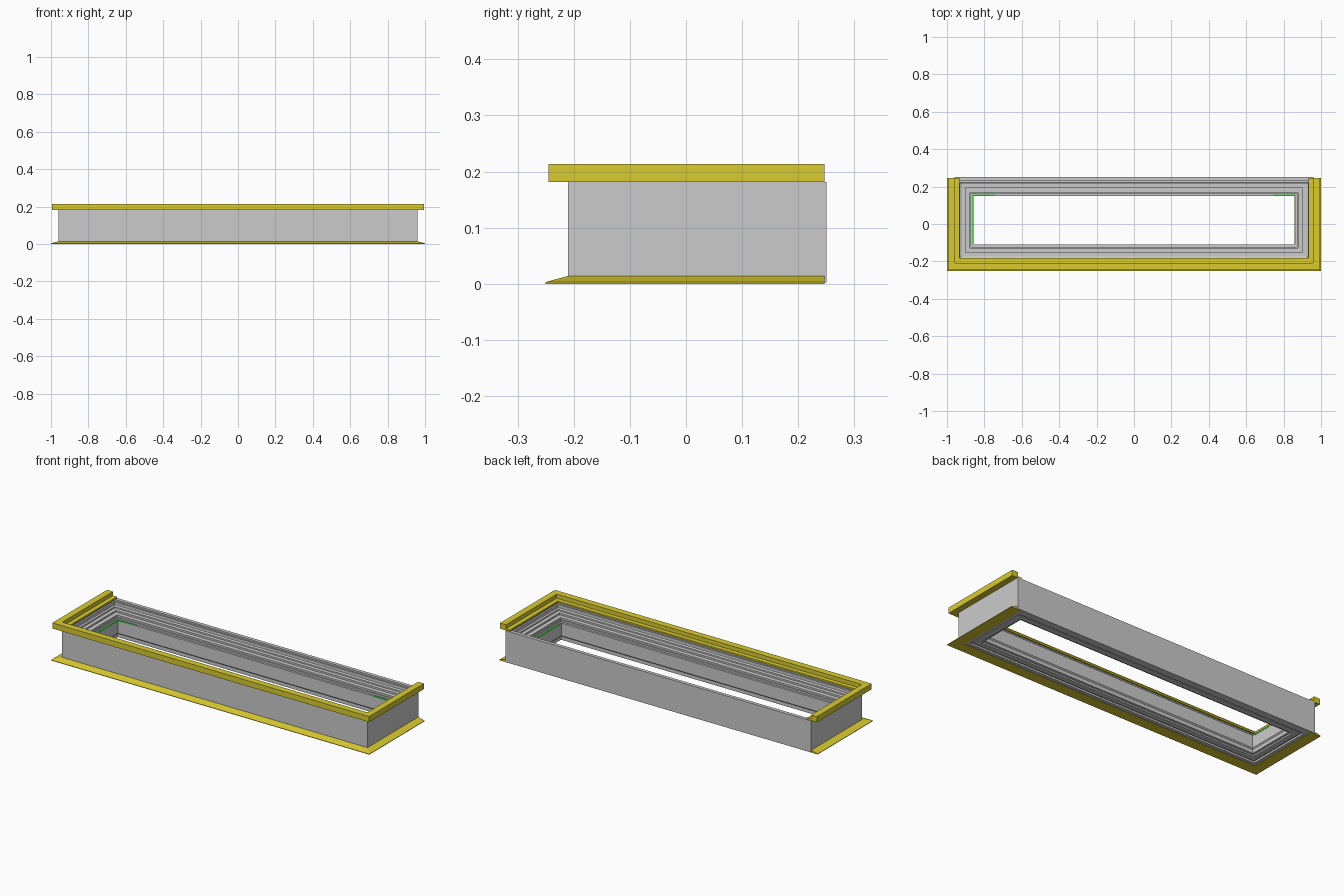
import bpy, bmesh

if "Cube" in bpy.data.objects:
    bpy.data.objects.remove(bpy.data.objects["Cube"])

X, YF, YB = 0.96, -0.21, 0.25   # outer faces of the frame body
TRIM_END = 0.247                # where the U-shaped trims stop at the back


def finish(name, bm, mat=None):
    bmesh.ops.recalc_face_normals(bm, faces=bm.faces)
    me = bpy.data.meshes.new(name)
    bm.to_mesh(me)
    bm.free()
    ob = bpy.data.objects.new(name, me)
    bpy.context.collection.objects.link(ob)
    if mat:
        me.materials.append(mat)
    return ob


def sweep(name, profile, closed, mat=None):
    """Mitred sweep of an (inset, height) profile round the rectangle."""
    bm = bmesh.new()
    rings = []
    for sx, back in ((-1, True), (-1, False), (1, False), (1, True)):
        ring = []
        for d, z in profile:
            y = YF + d
            if back:
                y = YB - d if closed else TRIM_END
            ring.append(bm.verts.new((sx * (X - d), y, z)))
        rings.append(ring)
    n = len(profile)
    for i in range(4 if closed else 3):
        a, b = rings[i], rings[(i + 1) % 4]
        for j in range(n):
            k = (j + 1) % n
            bm.faces.new((a[j], a[k], b[k], b[j]))
    if not closed:
        bm.faces.new(rings[0])
        bm.faces.new(rings[-1])
    return finish(name, bm, mat)


def box(name, x0, x1, y0, y1, z0, z1, mat=None):
    bm = bmesh.new()
    bmesh.ops.create_cube(bm, size=1)
    for v in bm.verts:
        v.co = ((x0 + x1) / 2 + v.co.x * (x1 - x0),
                (y0 + y1) / 2 + v.co.y * (y1 - y0),
                (z0 + z1) / 2 + v.co.z * (z1 - z0))
    return finish(name, bm, mat)


def material(name, rgb):
    m = bpy.data.materials.new(name)
    m.diffuse_color = (*rgb, 1)
    m.use_nodes = True
    m.node_tree.nodes["Principled BSDF"].inputs["Base Color"].default_value = m.diffuse_color
    return m


yellow = material("yellow_trim", (0.70, 0.60, 0.03))
green = material("green_seal", (0.10, 0.65, 0.10))

# Frame body: outer wall, stepped inner rebates, opening, grooved underside
sweep("frame_body", [
    (0, 0.002), (0, 0.181), (0.020, 0.181), (0.020, 0.172), (0.029, 0.172),
    (0.029, 0.155), (0.037, 0.150), (0.037, 0.142), (0.058, 0.142),
    (0.058, 0.132), (0.082, 0.132), (0.082, 0.122), (0.088, 0.122),
    (0.088, 0.112), (0.100, 0.112), (0.100, 0.040), (0.094, 0.034),
    (0.094, 0.014), (0.080, 0.014), (0.080, 0.006), (0.050, 0.006),
    (0.050, 0.012), (0.040, 0.012), (0.040, 0.002)], True)

# Top trim: raised outer bar with a lower inner ledge
sweep("top_trim", [
    (-0.035, 0.181), (-0.035, 0.213), (0.002, 0.213), (0.002, 0.190),
    (0.027, 0.190), (0.027, 0.181)], False, yellow)

# Bottom trim: sloping sill flashing
sweep("bottom_trim", [
    (-0.040, 0), (-0.040, 0.003), (0, 0.014), (0.022, 0.014),
    (0.022, 0)], False, yellow)

# Green seal strips along the opening ends and back corners
for side, s in (("left", -1), ("right", 1)):
    box(side + "_end_seal", *sorted((s * 0.859, s * 0.866)),
        -0.108, 0.158, 0.106, 0.114, green)
    box(side + "_corner_seal", *sorted((s * 0.745, s * 0.866)),
        0.150, 0.158, 0.106, 0.114, green)
